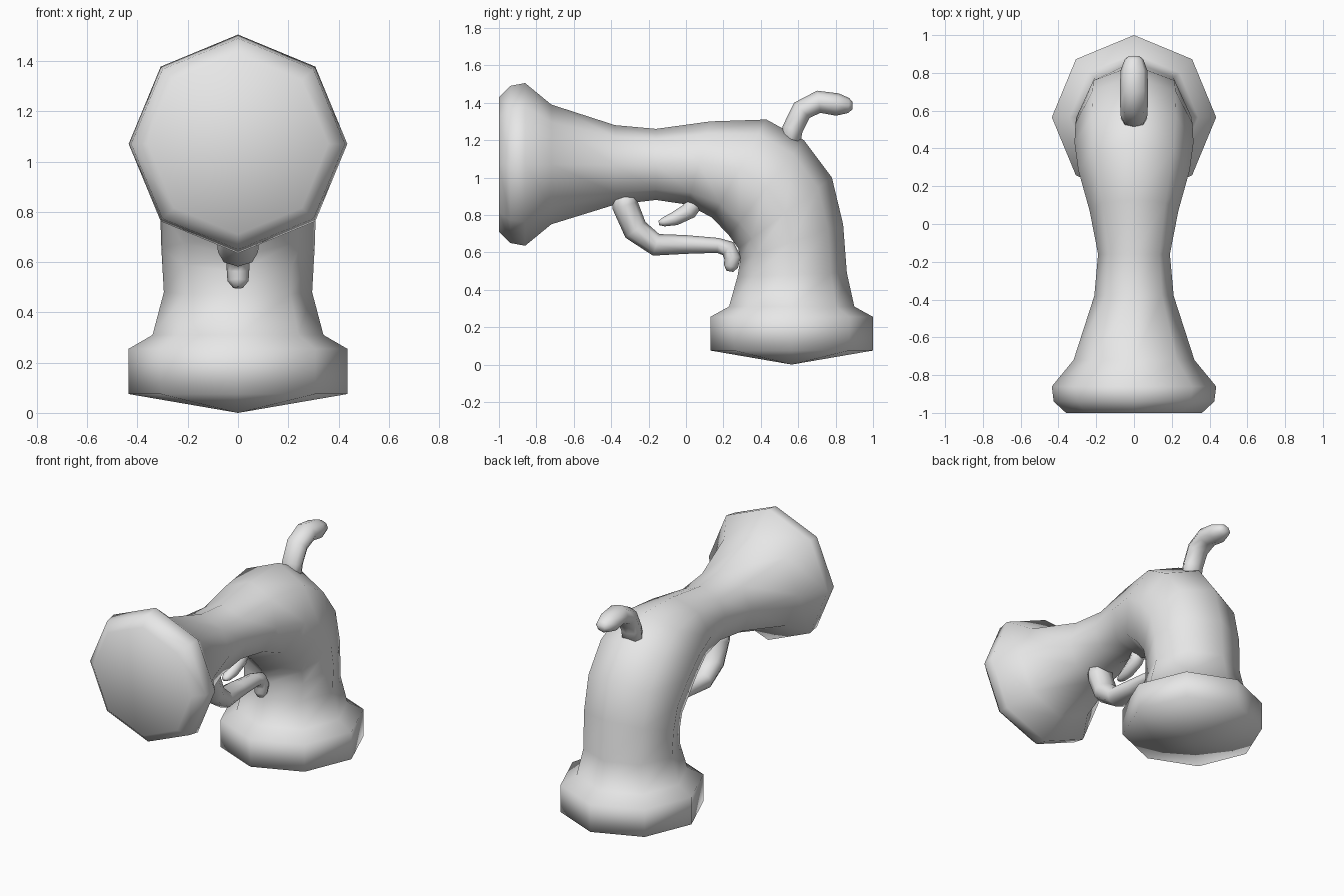
import bpy, bmesh, math
from mathutils import Vector

cube = bpy.data.objects.get("Cube")
if cube:
    bpy.data.objects.remove(cube, do_unlink=True)

# Single grey material
grey = bpy.data.materials.new("plain grey")
grey.use_nodes = True
grey.diffuse_color = (0.8, 0.8, 0.8, 1)
grey.node_tree.nodes["Principled BSDF"].inputs["Base Color"].default_value = (0.8, 0.8, 0.8, 1)


def loft(name, rings, tip=None):
    """Skin 8-sided rings given as (centre, half vector in the yz plane, half width)."""
    bm = bmesh.new()
    loops = []
    for centre, half, width in rings:
        loops.append([bm.verts.new(centre + half * math.cos(i * math.pi / 4)
                                   + Vector((width * math.sin(i * math.pi / 4), 0, 0)))
                      for i in range(8)])
    for a, b in zip(loops, loops[1:]):
        for i in range(8):
            j = (i + 1) % 8
            bm.faces.new((a[i], a[j], b[j], b[i]))
    bm.faces.new(loops[0])
    if tip:
        apex = bm.verts.new(tip)
        for i in range(8):
            bm.faces.new((loops[-1][i], loops[-1][(i + 1) % 8], apex))
    else:
        bm.faces.new(loops[-1])
    bmesh.ops.recalc_face_normals(bm, faces=bm.faces)
    mesh = bpy.data.meshes.new(name)
    bm.to_mesh(mesh)
    bm.free()
    mesh.materials.append(grey)
    mesh.polygons.foreach_set("use_smooth", [True] * len(mesh.polygons))
    obj = bpy.data.objects.new(name, mesh)
    bpy.context.collection.objects.link(obj)
    return obj


def tube(name, path):
    """Tapered tube through (y, z, radius, half width) points."""
    pts = [Vector((0, p[0], p[1])) for p in path]
    rings = []
    for k, (y, z, radius, width) in enumerate(path):
        t = (pts[min(k + 1, len(pts) - 1)] - pts[max(k - 1, 0)]).normalized()
        rings.append((pts[k], Vector((0, -t.z, t.y)) * radius, width))
    return loft(name, rings)


# Barrel and grip: outer y, outer z, inner y, inner z, half width
profile = [
    (-1.00, 1.43, -1.00, 0.71, 0.36),
    (-0.94, 1.49, -0.94, 0.65, 0.425),
    (-0.86, 1.505, -0.86, 0.635, 0.435),
    (-0.72, 1.39, -0.72, 0.75, 0.32),
    (-0.38, 1.28, -0.38, 0.855, 0.21),
    (-0.16, 1.26, -0.16, 0.88, 0.19),
    (0.13, 1.30, 0.01, 0.855, 0.235),
    (0.43, 1.31, 0.14, 0.785, 0.295),
    (0.63, 1.20, 0.23, 0.69, 0.315),
    (0.78, 1.00, 0.28, 0.62, 0.31),
    (0.84, 0.75, 0.29, 0.56, 0.305),
    (0.86, 0.49, 0.275, 0.47, 0.295),
    (0.90, 0.31, 0.23, 0.31, 0.34),
    (1.00, 0.255, 0.13, 0.255, 0.435),
    (1.00, 0.075, 0.13, 0.075, 0.435),
]
body_rings = []
for oy, oz, iy, iz, width in profile:
    outer, inner = Vector((0, oy, oz)), Vector((0, iy, iz))
    body_rings.append(((outer + inner) / 2, (outer - inner) / 2, width))
loft("barrel_and_grip", body_rings, tip=(0, 0.565, 0.0))

# Trigger guard with a curled end
tube("trigger_guard", [
    (-0.33, 0.92, 0.07, 0.085), (-0.325, 0.85, 0.07, 0.085),
    (-0.27, 0.72, 0.068, 0.085), (-0.16, 0.64, 0.06, 0.08),
    (0.00, 0.642, 0.05, 0.06), (0.17, 0.637, 0.04, 0.05),
    (0.225, 0.62, 0.045, 0.045), (0.25, 0.57, 0.045, 0.045),
    (0.24, 0.525, 0.038, 0.042), (0.235, 0.498, 0.018, 0.02)])

# Trigger
tube("trigger", [
    (0.07, 0.91, 0.05, 0.05), (0.015, 0.82, 0.045, 0.045),
    (-0.06, 0.78, 0.037, 0.04), (-0.12, 0.762, 0.024, 0.03),
    (-0.145, 0.757, 0.012, 0.015)])

# Curved hammer
tube("hammer", [
    (0.55, 1.15, 0.055, 0.068), (0.57, 1.26, 0.055, 0.07),
    (0.62, 1.36, 0.058, 0.073), (0.71, 1.405, 0.06, 0.074),
    (0.81, 1.39, 0.06, 0.072), (0.87, 1.385, 0.04, 0.05),
    (0.89, 1.385, 0.02, 0.028)])
